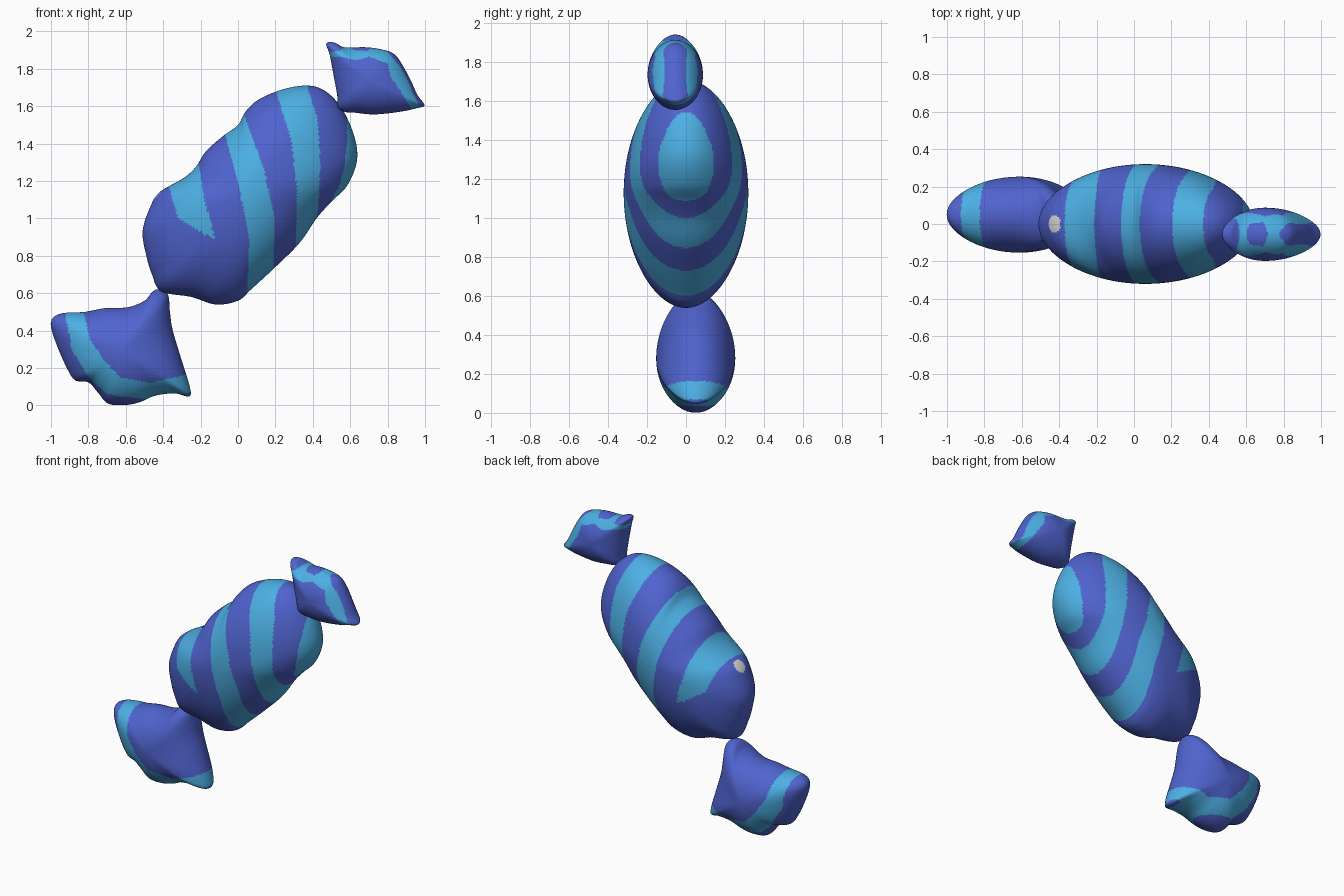
import bpy, bmesh, math
from mathutils import Vector

if "Cube" in bpy.data.objects:
    bpy.data.objects.remove(bpy.data.objects["Cube"])


def material(name, rgb):
    m = bpy.data.materials.new(name)
    m.diffuse_color = (*rgb, 1)
    m.use_nodes = True
    m.node_tree.nodes["Principled BSDF"].inputs["Base Color"].default_value = m.diffuse_color
    return m


MATS = [material("deep blue", (0.079, 0.125, 0.62)),
        material("sky blue", (0.073, 0.43, 0.77)),
        material("pale grey", (0.68, 0.68, 0.66))]


def lerp_at(pts, t):
    """Piecewise linear lookup in rising (t, value) pairs, clamped at the ends."""
    if t <= pts[0][0]:
        return pts[0][1]
    for (a, va), (b, vb) in zip(pts, pts[1:]):
        if t <= b:
            return va + (vb - va) * (t - a) / (b - a)
    return pts[-1][1]


def smooth_outline(pts, n):
    """Closed Catmull-Rom curve through pts, resampled evenly to n points."""
    P = [Vector(p) for p in pts]
    k, dense = len(P), []
    for i in range(k):
        a, b, c, d = P[i - 1], P[i], P[(i + 1) % k], P[(i + 2) % k]
        for j in range(30):
            t = j / 30
            dense.append(0.5 * (2 * b + (c - a) * t + (2 * a - 5 * b + 4 * c - d) * t * t
                                + (3 * b - a - 3 * c + d) * t ** 3))
    dense.append(dense[0].copy())
    run = [0.0]
    for p, q in zip(dense, dense[1:]):
        run.append(run[-1] + (q - p).length)
    xs = [(s, p.x) for s, p in zip(run, dense)]
    zs = [(s, p.y) for s, p in zip(run, dense)]
    return [Vector((lerp_at(xs, run[-1] * i / n), lerp_at(zs, run[-1] * i / n))) for i in range(n)]


def pillow(name, outline, centre, y0, depth, colour, n, rows):
    """Puffed shape: a front outline with elliptical thickness in y."""
    edge = smooth_outline(outline, n)
    w = n // 18
    soft = [sum((edge[(i + j) % n] for j in range(-w, w + 1)), Vector((0, 0))) / (2 * w + 1)
            for i in range(n)]
    c = Vector(centre)
    bm = bmesh.new()
    rings = []
    for r in range(1, rows):
        a = -math.pi / 2 + math.pi * r / rows
        s, y = math.cos(a), y0 + depth * math.sin(a)
        ring = []
        for e, f in zip(edge, soft):
            p = c + (f.lerp(e, s ** 3) - c) * s   # wrinkles fade away from the rim
            ring.append(bm.verts.new((p.x, y, p.y)))
        rings.append(ring)
    for a, b in zip(rings, rings[1:]):
        for i in range(n):
            j = (i + 1) % n
            bm.faces.new((a[i], a[j], b[j], b[i]))
    for ring, y in ((rings[0], y0 - depth), (rings[-1], y0 + depth)):
        pole = bm.verts.new((c.x, y, c.y))
        for i in range(n):
            bm.faces.new((ring[i], ring[(i + 1) % n], pole))
    bmesh.ops.recalc_face_normals(bm, faces=bm.faces)
    for f in bm.faces:
        f.smooth = True
        f.material_index = colour(f.calc_center_median())
    me = bpy.data.meshes.new(name)
    bm.to_mesh(me)
    bm.free()
    for m in MATS:
        me.materials.append(m)
    ob = bpy.data.objects.new(name, me)
    bpy.context.collection.objects.link(ob)
    return ob


# Body stripes: left and right edges as (z, x)
STRIPES = [
    ([(.88, -.12), (1.0, -.32), (1.17, -.37)], [(.88, -.12), (1.1, -.18), (1.32, -.215)]),
    ([(.61, .05), (.89, .06), (1.155, .01), (1.45, -.07)],
     [(.73, .19), (1.0, .195), (1.26, .14), (1.56, .03)]),
    ([(.87, .31), (1.155, .315), (1.42, .285), (1.69, .2)],
     [(1.0, .42), (1.07, .43), (1.315, .44), (1.53, .425), (1.71, .37)]),
    ([(1.1, .5), (1.18, .545), (1.3, .57), (1.42, .585), (1.54, .58)], [(0, 2), (2, 2)]),
]


def body_colour(p):
    if (p - Vector((-.43, 0, 1.13))).length < .048:   # small pale dot
        return 2
    return int(any(lerp_at(l, p.z) < p.x < lerp_at(r, p.z) for l, r in STRIPES))


def band_colour(low, high):
    """Light band between two (x, z) lines."""
    return lambda p: int(lerp_at(low, p.x) < p.z < lerp_at(high, p.x))


# Candy body
pillow("candy_body",
       [(.37, 1.71), (.24, 1.69), (.11, 1.635), (.04, 1.57), (0, 1.5), (-.08, 1.44), (-.17, 1.36),
        (-.23, 1.27), (-.3, 1.21), (-.42, 1.14), (-.47, 1.06), (-.51, .93), (-.49, .8), (-.46, .7),
        (-.41, .61), (-.25, .58), (-.12, .54), (0, .56), (.07, .62), (.2, .74), (.33, .87),
        (.42, 1.0), (.5, 1.09), (.58, 1.17), (.63, 1.28), (.635, 1.38), (.6, 1.5), (.54, 1.61),
        (.46, 1.685)],
       (.06, 1.13), 0, .32, body_colour, 400, 110)

# Lower wrapper end
pillow("lower_wrapper_end",
       [(-.995, .46), (-.96, .487), (-.9, .497), (-.82, .5), (-.71, .52), (-.59, .525), (-.5, .56),
        (-.455, .61), (-.417, .62), (-.374, .59), (-.364, .5), (-.35, .406), (-.31, .27),
        (-.257, .096), (-.262, .048), (-.337, .064), (-.44, .053), (-.524, .018), (-.604, .002),
        (-.695, .01), (-.75, .07), (-.8, .123), (-.87, .134), (-.91, .19), (-.96, .3), (-.998, .41)],
       (-.61, .28), .05, .203,
       band_colour([(-.925, .5), (-.89, .3), (-.8, .15), (-.7, .06), (-.5, .035), (-.25, .07)],
                   [(-.83, .52), (-.79, .35), (-.71, .235), (-.63, .15), (-.47, .12), (-.27, .165)]),
       260, 72)

# Upper wrapper end
pillow("upper_wrapper_end",
       [(.472, 1.935), (.515, 1.94), (.57, 1.915), (.68, 1.915), (.76, 1.905), (.825, 1.885),
        (.867, 1.84), (.92, 1.745), (.96, 1.66), (.997, 1.605), (.96, 1.59), (.865, 1.57),
        (.73, 1.556), (.625, 1.565), (.57, 1.57), (.535, 1.595), (.53, 1.66), (.51, 1.77),
        (.49, 1.875)],
       (.7, 1.735), -.055, .142,
       band_colour([(.47, 1.86), (.55, 1.865), (.63, 1.845), (.7, 1.865), (.8, 1.83), (.815, 1.76),
                    (.87, 1.68), (.93, 1.58)],
                   [(.47, 1.89), (.54, 1.895), (.58, 1.93), (.62, 1.9), (.69, 1.895), (.73, 1.925),
                    (.8, 1.89), (.86, 1.82), (.905, 1.74), (.94, 1.66), (.97, 1.6)]),
       260, 72)
